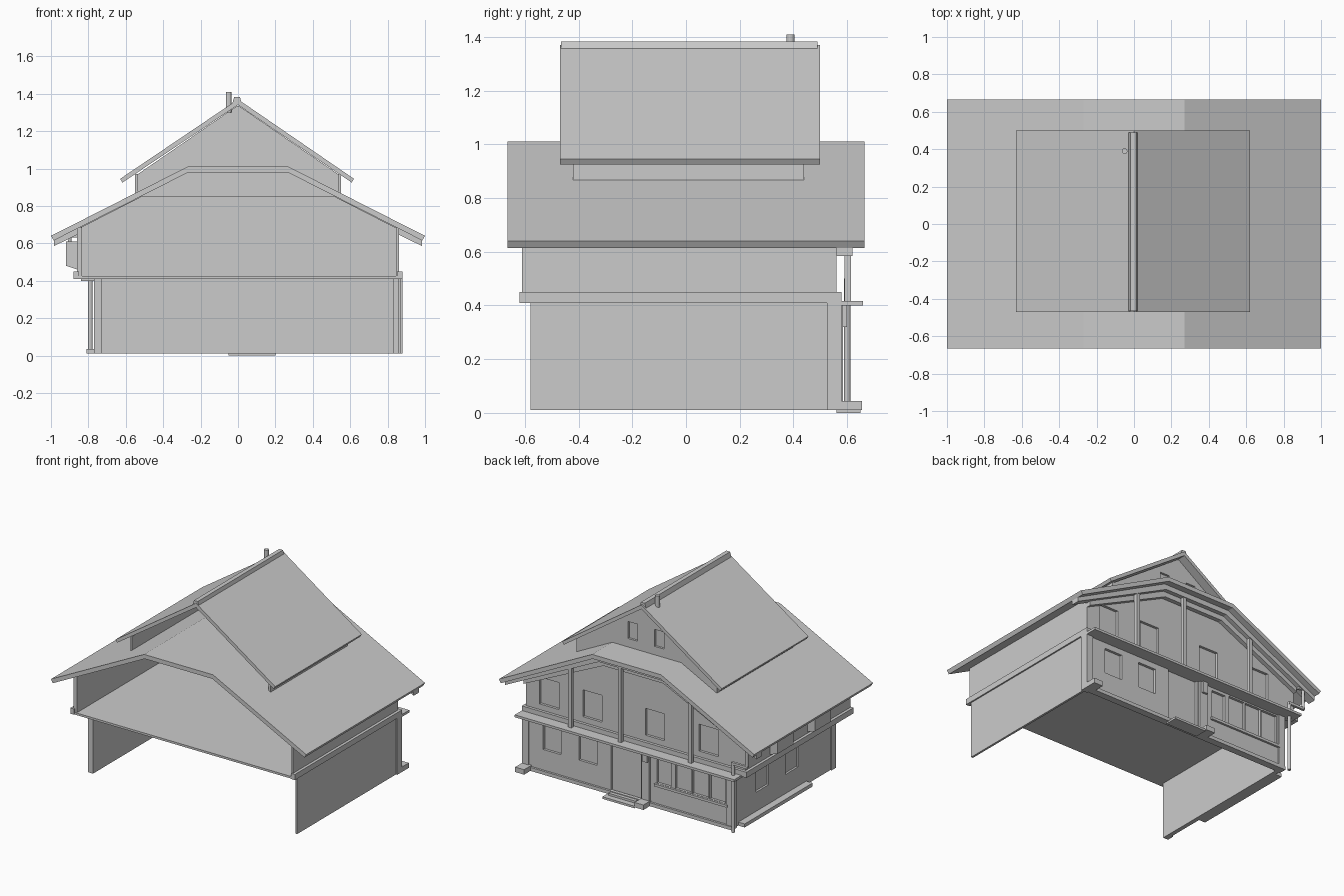
import bpy, bmesh

cube = bpy.data.objects.get("Cube")
if cube:
    bpy.data.objects.remove(cube, do_unlink=True)

grey = bpy.data.materials.new("plain_grey")
grey.use_nodes = True
GREY = (0.6, 0.6, 0.6, 1)
grey.diffuse_color = GREY
for node in grey.node_tree.nodes:
    if node.type == 'BSDF_PRINCIPLED':
        node.inputs["Base Color"].default_value = GREY


def finish(name, bm):
    bmesh.ops.recalc_face_normals(bm, faces=bm.faces)
    mesh = bpy.data.meshes.new(name)
    bm.to_mesh(mesh)
    bm.free()
    mesh.materials.append(grey)
    obj = bpy.data.objects.new(name, mesh)
    bpy.context.scene.collection.objects.link(obj)
    return obj


def add_prism(bm, profile, y0, y1):
    """Extrude an x-z outline along y."""
    face = bm.faces.new([bm.verts.new((x, y0, z)) for x, z in profile])
    out = bmesh.ops.extrude_face_region(bm, geom=[face])
    verts = [v for v in out["geom"] if isinstance(v, bmesh.types.BMVert)]
    bmesh.ops.translate(bm, verts=verts, vec=(0, y1 - y0, 0))


def prism(name, profile, y0, y1):
    bm = bmesh.new()
    add_prism(bm, profile, y0, y1)
    return finish(name, bm)


def boxes(name, items):
    """One object from boxes given as (x0, x1, y0, y1, z0, z1)."""
    bm = bmesh.new()
    for x0, x1, y0, y1, z0, z1 in items:
        add_prism(bm, [(x0, z0), (x1, z0), (x1, z1), (x0, z1)], y0, y1)
    return finish(name, bm)


def box(name, *size):
    return boxes(name, [size])


def tube(name, x, y, z0, z1, r):
    bm = bmesh.new()
    bmesh.ops.create_cone(bm, cap_ends=True, segments=12, radius1=r, radius2=r, depth=z1 - z0)
    bmesh.ops.translate(bm, verts=bm.verts, vec=(x, y, (z0 + z1) / 2))
    return finish(name, bm)


def carve(wall, recesses):
    """Cut shallow recesses into a wall."""
    cutter = boxes("cutter", recesses)
    mod = wall.modifiers.new("recess", 'BOOLEAN')
    mod.object = cutter
    mod.operation = 'DIFFERENCE'
    mod.solver = 'EXACT'
    deps = bpy.context.evaluated_depsgraph_get()
    mesh = bpy.data.meshes.new_from_object(wall.evaluated_get(deps))
    wall.modifiers.clear()
    wall.data = mesh
    bpy.data.objects.remove(cutter, do_unlink=True)


def mirrored(right):
    return right + [(-x, z) for x, z in reversed(right)]


def band(outer, inner):
    """Closed strip between two symmetric outlines given by their right halves."""
    return mirrored(outer) + list(reversed(mirrored(inner)))


# Main roof with clipped top
roof_under = [(0.985, 0.615), (0.265, 0.98)]
prism("main_roof", band([(1, 0.64), (0.27, 1.01)], roof_under), -0.665, 0.665)

# Raised upper roof and ridge cap
prism("upper_roof", [(-0.63, 0.945), (0, 1.37), (0.62, 0.945), (0.608, 0.925),
                     (0, 1.34), (-0.618, 0.925)], -0.47, 0.5)
prism("ridge_cap", [(-0.03, 1.35), (-0.02, 1.383), (0.01, 1.383), (0.02, 1.35)], -0.465, 0.49)
tube("chimney_pipe", -0.05, 0.39, 1.3, 1.41, 0.015)

# Upper knee walls and rear gable
for side, s in (("left", 1), ("right", -1)):
    x0, x1 = sorted((s * 0.535, s * 0.55))
    box("knee_wall_" + side, x0, x1, -0.42, 0.44, 0.85, 0.972)
gable = prism("upper_rear_gable", mirrored([(0.55, 0.85), (0.55, 0.96), (0.005, 1.335)]), 0.41, 0.44)
carve(gable, [(x - 0.037, x + 0.037, 0.425, 0.5, 1.07, 1.19) for x in (0.11, -0.1)])

# Upper storey, open at the front
box("upper_floor", -0.87, 0.87, -0.615, 0.56, 0.41, 0.425)
box("upper_wall_left", 0.845, 0.86, -0.61, 0.56, 0.42, 0.685)
side = box("upper_wall_right", -0.86, -0.835, -0.61, 0.56, 0.42, 0.685)
rear = prism("upper_rear_wall", mirrored([(0.86, 0.42), (0.86, 0.675), (0.265, 0.98)]), 0.525, 0.56)
carve(rear, [(x - 0.075, x + 0.075, 0.542, 0.7, 0.49, 0.68) for x in (0.68, 0.34, -0.15, -0.57)])

# Stepped cornice below the rear roof edge
prism("cornice_upper", band(roof_under, [(0.985, 0.585), (0.25, 0.945)]), 0.56, 0.62)
prism("cornice_lower", band([(0.86, 0.65), (0.25, 0.945)], [(0.86, 0.615), (0.235, 0.91)]), 0.56, 0.59)

# Side ledges, balcony and balcony posts
for side, s in (("left", 1), ("right", -1)):
    x0, x1 = sorted((s * 0.85, s * 0.88))
    box("side_ledge_" + side, x0, x1, -0.62, 0.58, 0.41, 0.45)
box("rear_ledge", -0.88, 0.88, 0.555, 0.58, 0.41, 0.45)
box("balcony_slab", -0.84, 0.88, 0.55, 0.66, 0.4, 0.417)
for x, top in ((0.48, 0.87), (0.09, 0.97), (-0.46, 0.88)):
    box("balcony_post", x - 0.013, x + 0.013, 0.59, 0.615, 0.415, top)

# Window boxes on the right side, with sloped undersides
for y in (-0.22, 0.2):
    prism("window_box", [(-0.86, 0.46), (-0.92, 0.48), (-0.92, 0.61), (-0.86, 0.61)], y - 0.09, y + 0.09)

# Ground storey, open at the front
box("ground_wall_left", 0.855, 0.87, -0.58, 0.575, 0.01, 0.415)
ground_side = box("ground_wall_right", -0.76, -0.73, -0.58, 0.57, 0.01, 0.415)
carve(ground_side, [(-0.8, -0.745, y, y + 0.14, 0.17, 0.34) for y in (0.16, -0.17)])
ground_rear = box("ground_rear_wall", -0.76, 0.87, 0.535, 0.57, 0.01, 0.415)
openings = [(0.58, 0.72, 0.18, 0.36), (0.3, 0.44, 0.18, 0.36), (-0.045, 0.19, 0.02, 0.4),
            (-0.28, -0.17, 0.18, 0.38)]
openings += [(-0.71 + i * 0.135, -0.585 + i * 0.135, 0.18, 0.39) for i in range(3)]
carve(ground_rear, [(a, b, 0.552, 0.7, c, d) for a, b, c, d in openings])
box("window_sill", -0.73, -0.16, 0.56, 0.585, 0.16, 0.178)

# Corner pilasters, door post and their feet
box("corner_pilaster_left", 0.83, 0.88, 0.525, 0.58, 0.01, 0.41)
box("corner_pilaster_right", -0.77, -0.72, 0.53, 0.58, 0.01, 0.41)
box("front_pilaster_right", -0.77, -0.74, -0.58, -0.53, 0.01, 0.41)
box("door_post", -0.12, -0.06, 0.56, 0.585, 0.01, 0.41)
box("post_bracket", -0.115, -0.075, 0.58, 0.6, 0.32, 0.4)
for x in (0.845, -0.09):
    box("post_foot", x - 0.035, x + 0.035, 0.565, 0.655, 0.01, 0.045)
boxes("door_steps", [(-0.05, 0.2, 0.56, 0.65, 0, 0.015), (-0.03, 0.18, 0.56, 0.61, 0.015, 0.03)])
box("rear_plinth", -0.77, 0.87, 0.56, 0.585, 0.01, 0.035)
box("side_plinth", -0.81, -0.755, -0.26, 0.5, 0.01, 0.035)

# Downpipe at the right rear corner
tube("downpipe_lower", -0.79, 0.6, 0.01, 0.5, 0.012)
tube("downpipe_upper", -0.9, 0.605, 0.5, 0.65, 0.01)
box("downpipe_elbow", -0.91, -0.78, 0.595, 0.612, 0.49, 0.508)
box("gutter_elbow", -0.93, -0.86, 0.595, 0.612, 0.63, 0.648)
